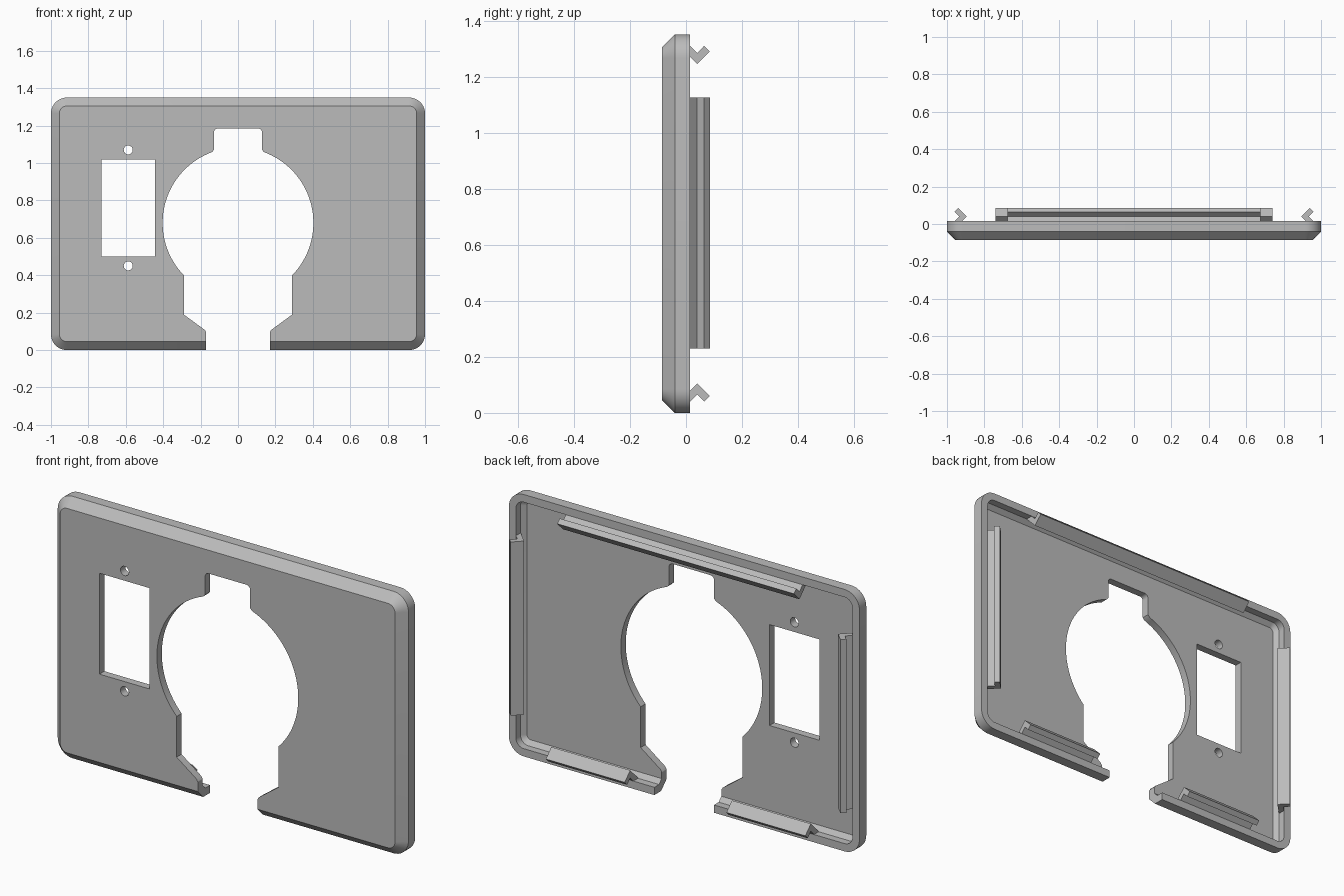
import bpy, bmesh, math
from math import sin, cos, pi

if "Cube" in bpy.data.objects:
    bpy.data.objects.remove(bpy.data.objects["Cube"])

HALF, HEIGHT, RADIUS = 1.0, 1.35, 0.085

grey = bpy.data.materials.new("light_grey")
grey.use_nodes = True
grey.diffuse_color = (0.5, 0.5, 0.5, 1)
grey.node_tree.nodes["Principled BSDF"].inputs["Base Color"].default_value = (0.5, 0.5, 0.5, 1)


def loft(name, rings):
    """Skin a list of closed rings and cap both ends."""
    bm = bmesh.new()
    loops = [[bm.verts.new(p) for p in ring] for ring in rings]
    n = len(loops[0])
    for a, b in zip(loops, loops[1:]):
        for i in range(n):
            j = (i + 1) % n
            bm.faces.new((a[i], a[j], b[j], b[i]))
    bm.faces.new(loops[0])
    bm.faces.new(loops[-1])
    bmesh.ops.recalc_face_normals(bm, faces=bm.faces)
    mesh = bpy.data.meshes.new(name)
    bm.to_mesh(mesh)
    bm.free()
    mesh.materials.append(grey)
    obj = bpy.data.objects.new(name, mesh)
    bpy.context.collection.objects.link(obj)
    return obj


def activate(obj):
    bpy.ops.object.select_all(action='DESELECT')
    obj.select_set(True)
    bpy.context.view_layer.objects.active = obj


def arc(cx, cz, r, start, end, steps):
    angles = [math.radians(start + (end - start) * i / steps) for i in range(steps + 1)]
    return [(cx + r * cos(a), cz + r * sin(a)) for a in angles]


def rounded_ring(inset, y):
    """Rounded rectangle outline, moved inwards by inset."""
    r = RADIUS - inset
    x, low, high = HALF - RADIUS, RADIUS, HEIGHT - RADIUS
    pts = []
    for k, (cx, cz) in enumerate([(x, high), (-x, high), (-x, low), (x, low)]):
        pts += arc(cx, cz, r, 90 * k, 90 * k + 90, 10)
    return [(px, y, pz) for px, pz in pts]


def cut(target, name, outline):
    cutter = loft(name, [[(x, y, z) for x, z in outline] for y in (-0.3, 0.3)])
    cutter.hide_render = True
    mod = target.modifiers.new(name, 'BOOLEAN')
    mod.operation, mod.solver, mod.object = 'DIFFERENCE', 'EXACT', cutter
    activate(target)
    bpy.ops.object.modifier_apply(modifier=name)
    bpy.data.objects.remove(cutter)


# Hollow cover plate: chamfered front, raised rim, recessed back
sections = [(0.045, -0.085), (0, -0.04), (0, 0.015),
            (0.04, 0.015), (0.04, -0.023), (0.062, -0.045)]
plate = loft("cover_plate", [rounded_ring(d, y) for d, y in sections])

# Keyhole opening: bottom slot, flared throat, round centre, top notch
R, CZ = 0.403, 0.68
low_angle = -math.degrees(math.acos(0.29 / R))
high_angle = math.degrees(math.acos(0.14 / R))
side = [(0.17, -0.1), (0.17, 0.095), (0.178, 0.108), (0.29, 0.19)]
side += arc(0, CZ, R, low_angle, high_angle, 40)
side += [(0.128, 1.07)] + arc(0.108, 1.165, 0.02, 0, 90, 5)
cut(plate, "keyhole_cutter", side + [(-x, z) for x, z in reversed(side)])

# Switch window with two screw holes
cut(plate, "window_cutter", [(-0.73, 0.5), (-0.445, 0.5), (-0.445, 1.02), (-0.73, 1.02)])
for z in (0.45, 1.07):
    cut(plate, "screw_cutter", arc(-0.587, z, 0.024, 0, 345, 23))

activate(plate)
bpy.ops.object.shade_smooth_by_angle(angle=math.radians(30))

# Snap clips: angled strut from the rim with a hook turned back outwards
CLIP = [(0.038, -0.027), (0.105, 0.04), (0.06, 0.085),
        (0.04, 0.065), (0.066, 0.04), (0.038, 0.012)]


def clip(name, start, end, place):
    loft(name, [[place(t, d, y) for d, y in CLIP] for t in (start, end)])


clip("top_clip", -0.675, 0.675, lambda t, d, y: (t, y, HEIGHT - d))
for label, s in (("left", 1), ("right", -1)):
    clip(label + "_side_clip", 0.23, 1.125, lambda t, d, y: (s * (HALF - d), y, t))
    clip(label + "_bottom_clip", 0.29, 0.74, lambda t, d, y: (s * t, y, d))
